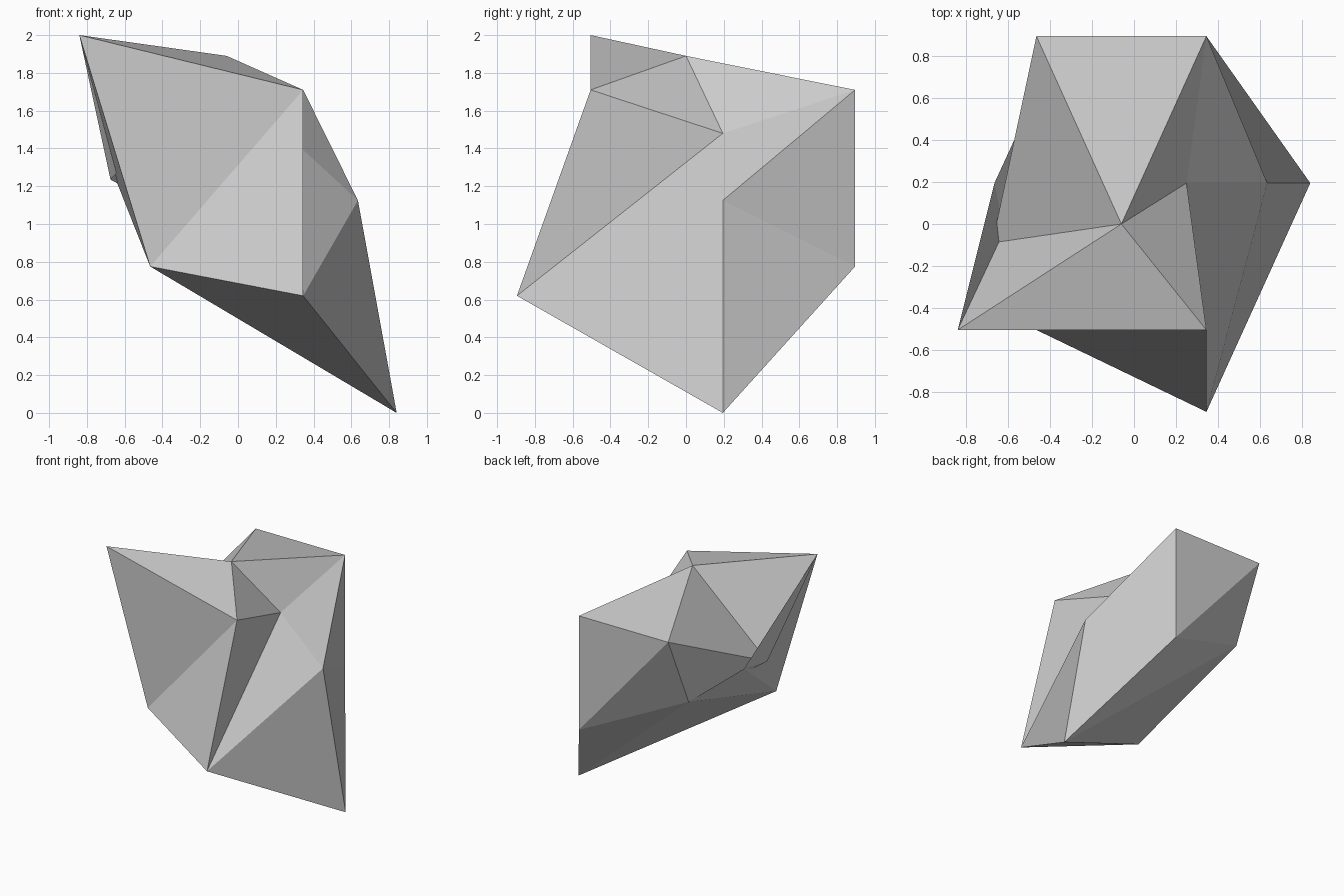
import bpy, bmesh

if "Cube" in bpy.data.objects:
    bpy.data.objects.remove(bpy.data.objects["Cube"])

# Corner points of the faceted rock
P = {
    "A": (-0.84, -0.505, 2.0), "B": (-0.06, 0.0, 1.89),
    "C": (0.345, -0.505, 1.71), "D": (0.345, 0.895, 1.71),
    "E": (0.25, 0.195, 1.48), "F": (0.635, 0.195, 1.125),
    "G": (0.345, -0.895, 0.62), "H": (0.84, 0.195, 0.0),
    "I": (-0.465, 0.895, 1.71), "J": (-0.465, -0.505, 0.775),
    "K": (-0.665, 0.195, 1.28), "M": (0.345, 0.895, 0.775),
    "N": (-0.465, 0.63, 1.12), "Q": (-0.675, -0.09, 1.235),
}
# Triangular facets: top and front, right, back, left
FACETS = ("ABC ACJ CJG JGH BDI BCE BED CEG EFG EDF FGH DFM FMH "
          "DIM IMN MNH HJN NJK ABQ BIQ INQ AQK QNK AJK").split()

bm = bmesh.new()
verts = {k: bm.verts.new(p) for k, p in P.items()}
for f in FACETS:
    bm.faces.new([verts[k] for k in f])
bmesh.ops.recalc_face_normals(bm, faces=bm.faces[:])

mesh = bpy.data.meshes.new("rock")
bm.to_mesh(mesh)
bm.free()

# Plain grey stone
stone = bpy.data.materials.new("stone_grey")
stone.diffuse_color = (0.6, 0.6, 0.6, 1)
stone.use_nodes = True
stone.node_tree.nodes["Principled BSDF"].inputs["Base Color"].default_value = stone.diffuse_color
mesh.materials.append(stone)

rock = bpy.data.objects.new("rock", mesh)
bpy.context.collection.objects.link(rock)
